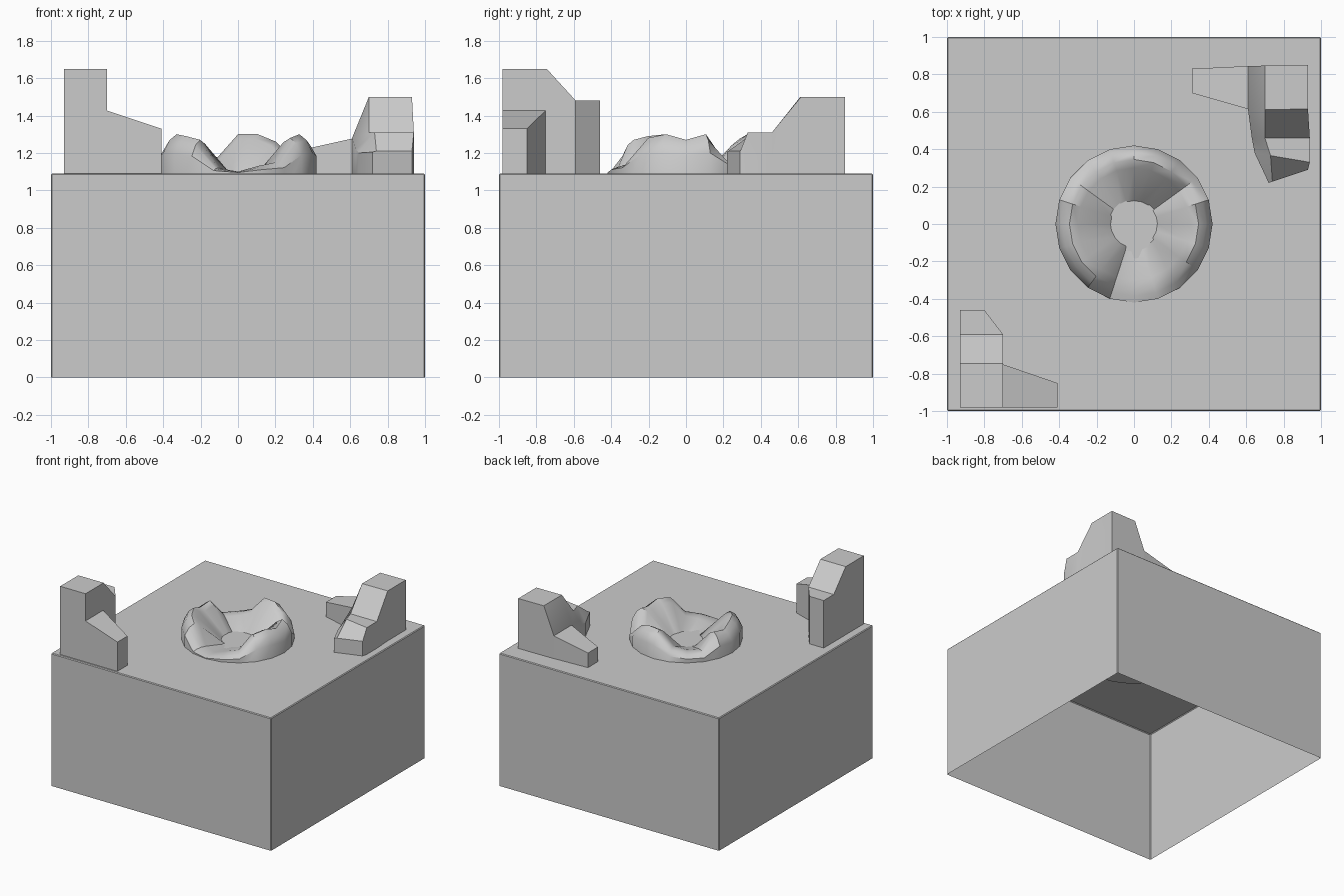
import bpy, bmesh, math

if "Cube" in bpy.data.objects:
    bpy.data.objects.remove(bpy.data.objects["Cube"])

TOP = 1.09


def finish(bm, name, angle=35):
    bmesh.ops.remove_doubles(bm, verts=bm.verts, dist=0.0005)
    bmesh.ops.recalc_face_normals(bm, faces=bm.faces)
    mesh = bpy.data.meshes.new(name)
    bm.to_mesh(mesh)
    bm.free()
    ob = bpy.data.objects.new(name, mesh)
    bpy.context.collection.objects.link(ob)
    if angle:
        bpy.ops.object.select_all(action='DESELECT')
        bpy.context.view_layer.objects.active = ob
        ob.select_set(True)
        bpy.ops.object.shade_smooth_by_angle(angle=math.radians(angle))
    return ob


def bridge(bm, r0, r1, closed=True):
    n = len(r0)
    for i in range(n if closed else n - 1):
        j = (i + 1) % n
        if len({r0[i], r0[j], r1[j], r1[i]}) == 4:
            bm.faces.new((r0[i], r0[j], r1[j], r1[i]))


def wall(bm, axis, sections):
    """Loft of wall sections: (t at inner, t at outer, inner, z, ridge, z, outer)."""
    rings = []
    for ta, tb, a, za, m, zm, b in sections:
        ring = []
        for s, z in ((a, TOP), (a, za), (m, zm), (b, zm), (b, TOP)):
            t = ta + (tb - ta) * (s - a) / (b - a)
            ring.append(bm.verts.new((s, t, z) if axis == 'y' else (t, s, z)))
        rings.append(ring)
    for r0, r1 in zip(rings, rings[1:]):
        bridge(bm, r0, r1)
    bm.faces.new(rings[0])
    bm.faces.new(rings[-1])


def plain(t, a, b, z):
    return (t, t, a, z, a + (b - a) * 0.02, z, b)


# Base block: hollow box, open underneath
bm = bmesh.new()
bmesh.ops.create_cube(bm, size=1)
for v in bm.verts:
    v.co = (v.co.x * 2, v.co.y * 2, (v.co.z + 0.5) * TOP)
bmesh.ops.delete(bm, geom=[f for f in bm.faces if f.normal.z < -0.5], context='FACES')
edges = [e for e in bm.edges if not e.is_boundary]
bmesh.ops.bevel(bm, geom=edges, offset=0.006, segments=1, affect='EDGES')
finish(bm, "base_block", 0)

# Crater ring: crest height at every 18 degrees
crest = [1.27, 1.30, 1.16, 1.26, 1.30, 1.30, 1.18, 1.15, 1.15, 1.28,
         1.26, 1.30, 1.29, 1.27, 1.12, 1.10, 1.13, 1.15, 1.28, 1.30]
bm = bmesh.new()
n = len(crest)
cols = []
for k, h in enumerate(crest):
    a = 2 * math.pi * k / n
    rise = h - TOP
    profile = ((0.42, 0.96), (0.42, TOP + rise * 0.52), (0.385, TOP + rise * 0.85),
               (0.345, h), (0.30, h - rise * 0.12), (0.12, TOP - 0.005))
    cols.append([bm.verts.new((r * math.cos(a), r * math.sin(a), z)) for r, z in profile])
for k in range(n):
    bridge(bm, cols[k], cols[(k + 1) % n], closed=False)
bm.faces.new([c[0] for c in cols])
finish(bm, "crater_ring", 40)

# Tall ruined corner wall, front left
bm = bmesh.new()
wall(bm, 'y', [plain(-0.98, -0.70, -0.93, 1.65), plain(-0.745, -0.70, -0.93, 1.65),
               plain(-0.59, -0.70, -0.93, 1.48), plain(-0.46, -0.80, -0.93, 1.48)])
wall(bm, 'x', [plain(-0.71, -0.747, -0.98, 1.43), plain(-0.41, -0.85, -0.98, 1.33)])
finish(bm, "front_left_corner_wall")

# Lower ruined corner wall, back right
bm = bmesh.new()
wall(bm, 'y', [(0.845, 0.85, 0.61, 1.28, 0.70, 1.50, 0.93),
               (0.61, 0.615, 0.61, 1.28, 0.70, 1.50, 0.93),
               (0.46, 0.46, 0.63, 1.22, 0.70, 1.31, 0.94),
               (0.38, 0.33, 0.645, 1.20, 0.73, 1.31, 0.94),
               (0.22, 0.29, 0.72, 1.205, 0.74, 1.21, 0.93)])
wall(bm, 'x', [plain(0.625, 0.61, 0.845, 1.28), plain(0.31, 0.70, 0.83, 1.21)])
finish(bm, "back_right_corner_wall")
